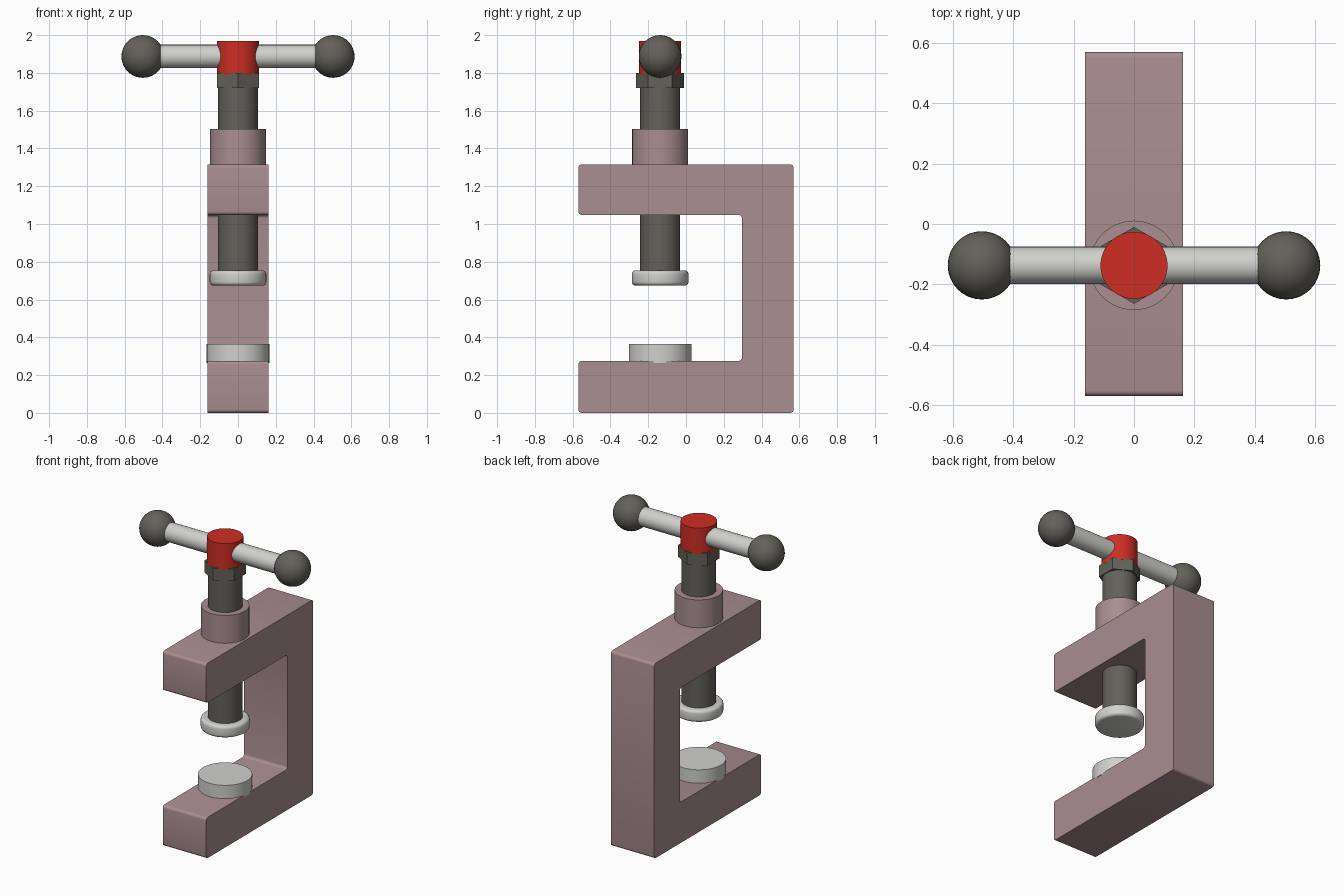
import bpy, bmesh, math
from mathutils import Matrix, Vector

if "Cube" in bpy.data.objects:
    bpy.data.objects.remove(bpy.data.objects["Cube"])

AXIS_Y = -0.137   # y position of the screw axis


def material(name, rgb):
    lin = [((c / 255 + 0.055) / 1.055) ** 2.4 for c in rgb]
    m = bpy.data.materials.new(name)
    m.diffuse_color = (*lin, 1)
    m.use_nodes = True
    m.node_tree.nodes["Principled BSDF"].inputs["Base Color"].default_value = m.diffuse_color
    return m


rose = material("dusty_rose", (170, 142, 144))
dark = material("dark_grey", (99, 97, 89))
light = material("light_grey", (208, 209, 205))
red = material("red", (206, 45, 35))


def finish(name, bm, mat):
    bmesh.ops.recalc_face_normals(bm, faces=bm.faces)
    me = bpy.data.meshes.new(name)
    bm.to_mesh(me)
    bm.free()
    me.materials.append(mat)
    ob = bpy.data.objects.new(name, me)
    bpy.context.collection.objects.link(ob)
    bpy.ops.object.select_all(action='DESELECT')
    ob.select_set(True)
    bpy.context.view_layer.objects.active = ob
    bpy.ops.object.shade_smooth_by_angle(angle=math.radians(32))
    return ob


def cylinder(name, r, z0, z1, mat, sides=48, bevel=0):
    bm = bmesh.new()
    bmesh.ops.create_cone(bm, cap_ends=True, segments=sides, radius1=r, radius2=r, depth=z1 - z0,
                          matrix=Matrix.Translation((0, AXIS_Y, (z0 + z1) / 2)))
    if bevel:
        rims = [e for e in bm.edges if abs(e.verts[0].co.z - e.verts[1].co.z) < 1e-5]
        bmesh.ops.bevel(bm, geom=rims, offset=bevel, segments=4, profile=0.5, affect='EDGES')
    return finish(name, bm, mat)


# C-shaped frame: side profile extruded across x, profile corners rounded
profile = [(-0.57, 0), (0.57, 0), (0.57, 1.315), (-0.57, 1.315),
           (-0.57, 1.048), (0.297, 1.048), (0.297, 0.275), (-0.57, 0.275)]
W = 0.162
bm = bmesh.new()
face = bm.faces.new([bm.verts.new((-W, y, z)) for y, z in profile])
ext = bmesh.ops.extrude_face_region(bm, geom=[face])
bmesh.ops.translate(bm, vec=(2 * W, 0, 0), verts=[v for v in ext["geom"] if isinstance(v, bmesh.types.BMVert)])
corners = [e for e in bm.edges if abs(e.verts[0].co.x - e.verts[1].co.x) > W]
bmesh.ops.bevel(bm, geom=corners, offset=0.018, segments=4, profile=0.5, affect='EDGES')
finish("frame", bm, rose)

# Screw stack, bottom to top
cylinder("anvil_pad", 0.166, 0.265, 0.365, light)
cylinder("pressure_pad", 0.15, 0.674, 0.754, light, bevel=0.02)
cylinder("screw", 0.106, 0.74, 1.74, dark)
cylinder("boss", 0.148, 1.30, 1.503, rose)
cylinder("hex_collar", 0.127, 1.72, 1.80, dark, sides=6)
cylinder("screw_head", 0.111, 1.79, 1.97, red)

# Sliding handle bar with a ball on each end
HZ = 1.887
turn = Matrix.Translation((0, AXIS_Y, HZ)) @ Matrix.Rotation(math.pi / 2, 4, 'Y')
bm = bmesh.new()
bmesh.ops.create_cone(bm, cap_ends=True, segments=32, radius1=0.062, radius2=0.062, depth=1.0, matrix=turn)
finish("handle_bar", bm, light)
for side, name in ((-1, "left_ball"), (1, "right_ball")):
    bm = bmesh.new()
    bmesh.ops.create_uvsphere(bm, u_segments=32, v_segments=20, radius=0.113,
                              matrix=Matrix.Translation((side * 0.504, AXIS_Y, HZ)))
    finish(name, bm, dark)
